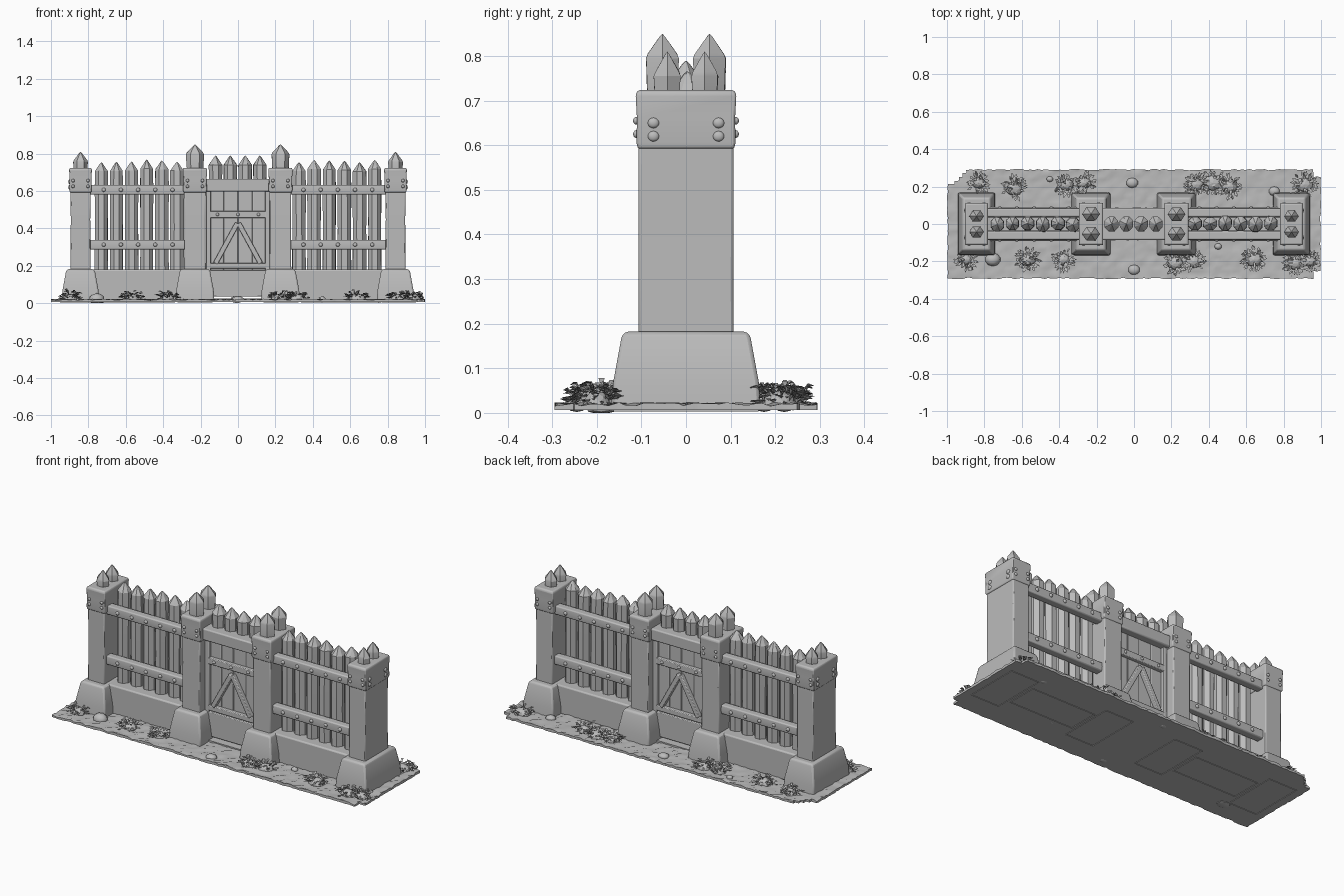
import bpy, bmesh, math, random
from mathutils import Vector, Matrix

if "Cube" in bpy.data.objects:
    bpy.data.objects.remove(bpy.data.objects["Cube"])

random.seed(7)
stone = bpy.data.materials.new("plain grey")
stone.diffuse_color = (0.5, 0.5, 0.5, 1)
stone.use_nodes = True
stone.node_tree.nodes["Principled BSDF"].inputs["Base Color"].default_value = stone.diffuse_color


def finish(name, bm, bevel=0.0, smooth=35):
    bmesh.ops.recalc_face_normals(bm, faces=bm.faces)
    me = bpy.data.meshes.new(name)
    bm.to_mesh(me)
    bm.free()
    ob = bpy.data.objects.new(name, me)
    bpy.context.collection.objects.link(ob)
    me.materials.append(stone)
    if bevel:
        m = ob.modifiers.new("soft edges", 'BEVEL')
        m.width, m.segments, m.limit_method = bevel, 2, 'ANGLE'
    bpy.ops.object.select_all(action='DESELECT')
    ob.select_set(True)
    bpy.context.view_layer.objects.active = ob
    if smooth:
        bpy.ops.object.shade_smooth_by_angle(angle=math.radians(smooth))
    return ob


def loft(bm, x, y, levels, sides=4, turn=45, jitter=0.0):
    """Stack of (z, half width x, half width y) sections; a zero width makes a point."""
    k = 1 / math.cos(math.pi / sides) if sides == 4 else 1
    rings = []
    for z, hx, hy in levels:
        if hx == 0:
            rings.append([bm.verts.new((x, y, z))])
            continue
        ring = []
        for i in range(sides):
            a = math.radians(turn) + 2 * math.pi * i / sides
            j = 1 + random.uniform(-jitter, jitter)
            ring.append(bm.verts.new((x + hx * k * math.cos(a) * j, y + hy * k * math.sin(a) * j, z)))
        rings.append(ring)
    bm.faces.new(rings[0])
    for a, b in zip(rings, rings[1:]):
        for i in range(sides):
            n = (i + 1) % sides
            bm.faces.new((a[i], a[n], b[0]) if len(b) == 1 else (a[i], a[n], b[n], b[i]))
    if len(rings[-1]) > 1:
        bm.faces.new(rings[-1])


def box(bm, x0, x1, y0, y1, z0, z1):
    loft(bm, (x0 + x1) / 2, (y0 + y1) / 2,
         [(z, (x1 - x0) / 2, (y1 - y0) / 2) for z in (z0, z1)])


def blob(bm, pos, size):
    m = Matrix.Translation(pos) @ Matrix.Diagonal((*size, 1))
    bmesh.ops.create_icosphere(bm, subdivisions=2, radius=1, matrix=m)


# Uneven ground slab with cut corners
bm = bmesh.new()
bmesh.ops.create_grid(bm, x_segments=100, y_segments=30, size=1,
                      matrix=Matrix.Diagonal((1, 0.295, 1, 1)))
bmesh.ops.delete(bm, context='VERTS', geom=[
    v for v in bm.verts if v.co.x < -0.9 and v.co.y > 0.29 + (v.co.x + 0.9) * 0.7
    or v.co.x > 0.97 and abs(v.co.y) > 0.27])
for v in bm.verts:
    edge = v.is_boundary
    v.co.z = 0.018 + random.uniform(-0.003, 0.006)
    if edge:
        v.co.x -= math.copysign(random.uniform(0, 0.006), v.co.x)
        v.co.y -= math.copysign(random.uniform(0, 0.008), v.co.y)
rim = [e for e in bm.edges if e.is_boundary]
low = bmesh.ops.extrude_edge_only(bm, edges=rim)['geom']
for v in low:
    if isinstance(v, bmesh.types.BMVert):
        v.co.z = 0.006
bmesh.ops.contextual_create(bm, geom=[e for e in low if isinstance(e, bmesh.types.BMEdge) and e.is_boundary])
finish("ground_slab", bm, smooth=40)

# Shallow outlines of the footings under the slab
bm = bmesh.new()
for x0, x1, h in ((-0.95, -0.77, .16), (-0.75, -0.34, .09), (-0.32, -0.14, .16),
                  (0.14, 0.32, .16), (0.34, 0.75, .09), (0.77, 0.95, .16)):
    for s in (-1, 1):
        box(bm, x0, x1, s * h - 0.003, s * h + 0.003, 0.003, 0.008)
    for x in (x0, x1):
        box(bm, x - 0.003, x + 0.003, -h, h, 0.003, 0.008)
finish("footing_outlines", bm)

# Four posts with flared bases, top bands and paired spikes
posts = (("outer_left", -0.842, .054, 0.81, .039, .042), ("inner_left", -0.23, .058, 0.85, .048, .053),
         ("inner_right", 0.227, .058, 0.85, .048, .053), ("outer_right", 0.842, .054, 0.81, .039, .042))
for name, x, hw, peak, r, sy in posts:
    bm = bmesh.new()
    loft(bm, x, 0, [(0.012, hw + .046, .168), (0.07, hw + .042, .163), (0.168, hw + .024, .145), (0.182, hw + .016, .138)])
    finish(name + "_base", bm, 0.008)
    bm = bmesh.new()
    loft(bm, x, 0, [(0.15, hw, .107), (0.3, hw - .001, .106), (0.45, hw - .002, .107), (0.61, hw, .106)])
    finish(name + "_post", bm, 0.006)
    bm = bmesh.new()
    loft(bm, x, 0, [(0.592, hw + .003, .108), (0.606, hw + .006, .111), (0.66, hw + .004, .110),
                    (0.715, hw + .007, .113), (0.724, hw + .002, .107)])
    finish(name + "_band", bm, 0.005)
    bm = bmesh.new()
    for s in (-1, 1):
        loft(bm, x, s * sy, [(0.70, r * .9, r * .8), (peak - .055, r, r * .88), (peak - .045, r * .9, r * .78),
                             (peak - .006, r * .15, r * .14), (peak, 0, 0)], sides=6, turn=0, jitter=.03)
    finish(name + "_spikes", bm, smooth=25)
    bm = bmesh.new()
    for s in (-1, 1):
        for z in (0.625, 0.655):
            for dx in (-.04, .04):
                blob(bm, (x + dx, s * .111, z), (.009, .008, .009))
            if abs(x) > .5:
                blob(bm, (x + math.copysign(hw + .005, x), s * .073, z - .005), (.007, .013, .012))
    finish(name + "_bolts", bm)

# Fence panels on both sides: pickets, plinth, rails and bolts
for name, s in (("left", -1), ("right", 1)):
    bm = bmesh.new()
    for i in range(6):
        x = s * (0.326 + i * 0.081)
        p = 0.76 + random.uniform(-.008, .008)
        w = random.uniform(.037, .041)
        t = random.uniform(.038, .046)
        loft(bm, x, random.uniform(-.004, .004),
             [(0.15, w, t), (0.4, w * .97, t), (0.6, w, t), (p - .048, w * .97, t * .95),
              (p - .008, w * .22, t * .22), (p, 0, 0)], sides=8, turn=22.5, jitter=.03)
    finish(name + "_pickets", bm, smooth=30)
    a, b = sorted((s * 0.27, s * 0.80))
    bm = bmesh.new()
    box(bm, a, b, -.09, .09, 0.012, 0.18)
    finish(name + "_plinth", bm, 0.008)
    bm = bmesh.new()
    for z in (0.313, 0.606):
        for f in (-1, 1):
            loft(bm, (a + b) / 2, f * .061, [(z - .026, (b - a) / 2, .022), (z, (b - a) / 2, .025),
                                             (z + .026, (b - a) / 2, .022)])
    finish(name + "_rails", bm, 0.006)
    bm = bmesh.new()
    for z in (0.313, 0.606):
        for i in range(5):
            for f in (-1, 1):
                blob(bm, (s * (.35 + i * .092), f * .086, z), (.011, .008, .011))
    finish(name + "_rail_bolts", bm)

# Central door: spikes, boards, lintel and triangular brace on both faces
bm = bmesh.new()
for i in range(4):
    x = -0.12 + i * 0.079
    loft(bm, x, 0, [(0.62, .036, .04), (0.738, .039, .043), (0.782, .008, .009), (0.79, 0, 0)],
         sides=8, turn=22.5, jitter=.04)
finish("door_spikes", bm, smooth=30)
bm = bmesh.new()
for i in range(4):
    x = -0.156 + i * 0.078
    box(bm, x, x + .078, -.042, .042, 0.04, 0.62)
finish("door_boards", bm, 0.004)
bm = bmesh.new()
box(bm, -.18, .18, -.085, .085, 0.597, 0.665)
finish("door_lintel", bm, 0.007)
bm = bmesh.new()
for f in (-1, 1):
    y0, y1 = sorted((f * .035, f * .064))
    box(bm, -.15, .15, y0, y1, 0.455, 0.492)
    box(bm, -.15, .15, y0, y1, 0.185, 0.215)
    box(bm, -.15, .15, f * .05 - .012, f * .05 + .012, 0.035, 0.178)
    box(bm, -.17, -.145, y0, y1, 0.02, 0.6)
    box(bm, .145, .17, y0, y1, 0.02, 0.6)
    for s in (-1, 1):
        n = len(bm.verts)
        box(bm, -.013, .013, f * .052 - .014, f * .052 + .014, -.122, .122)
        bm.verts.ensure_lookup_table()
        m = Matrix.Translation((s * .062, 0, .32)) @ Matrix.Rotation(-s * math.atan2(.12, .22), 4, 'Y')
        bmesh.ops.transform(bm, matrix=m, verts=bm.verts[n:])
finish("door_frame_and_brace", bm, 0.004)
bm = bmesh.new()
box(bm, -.16, .16, -.09, .09, 0.012, 0.026)
for f in (-1, 1):
    for x in (-.11, 0, .11):
        blob(bm, (x, f * .064, .474), (.009, .007, .009))
finish("door_sill_and_bolts", bm)

# Rocks
bm = bmesh.new()
for x, y, r in ((-.755, -.19, .042), (0, -.245, .032), (-.01, .22, .032), (.75, .175, .03),
                (.45, -.12, .02), (-.45, .24, .018)):
    blob(bm, (x, y, .02), (r, r * .85, min(r * .8, .018 if r < .035 else .04)))
for v in bm.verts:
    v.co.z = max(v.co.z, 0.0)
finish("rocks", bm, smooth=30)

# Leafy tufts: folded pointed leaves fanned around each centre
bm = bmesh.new()
tufts = ((-.83, .22, .05), (-.64, .19, .065), (-.36, .21, .055), (-.27, .22, .055), (.33, .21, .06),
         (.42, .22, .07), (.51, .2, .06), (.91, .21, .065), (-.9, -.19, .055), (-.57, -.19, .06),
         (-.38, -.19, .055), (.22, -.21, .06), (.32, -.2, .06), (.64, -.19, .065), (.86, -.21, .06), (.94, -.2, .05))
for tx, ty, r in tufts:
    for i in range(60):
        a = random.uniform(0, 2 * math.pi)
        d = r * math.sqrt(random.random()) * .8
        out = Vector((math.cos(a), math.sin(a), 0))
        side = Vector((-out.y, out.x, 0))
        base = Vector((tx, ty, .022 + .042 * random.random() * (1 - d / r * .5))) + out * d
        length = random.uniform(.018, .034)
        w = random.uniform(.005, .009)
        rise = random.uniform(-.004, .018)
        mid = base + out * length * .5 + Vector((0, 0, rise))
        tip = base + out * length + Vector((0, 0, rise * .6))
        v = [bm.verts.new(p) for p in (base, mid + side * w, tip, mid - side * w, mid - Vector((0, 0, .005)))]
        for t in ((0, 1, 4), (1, 2, 4), (2, 3, 4), (3, 0, 4), (0, 3, 2, 1)):
            bm.faces.new([v[k] for k in t])
    blob(bm, (tx, ty, .02), (r * .75, r * .6, .03))
for v in bm.verts:
    v.co.x = max(-.995, min(.995, v.co.x))
    v.co.z = max(v.co.z, .008)
finish("leaf_tufts", bm, smooth=0)
